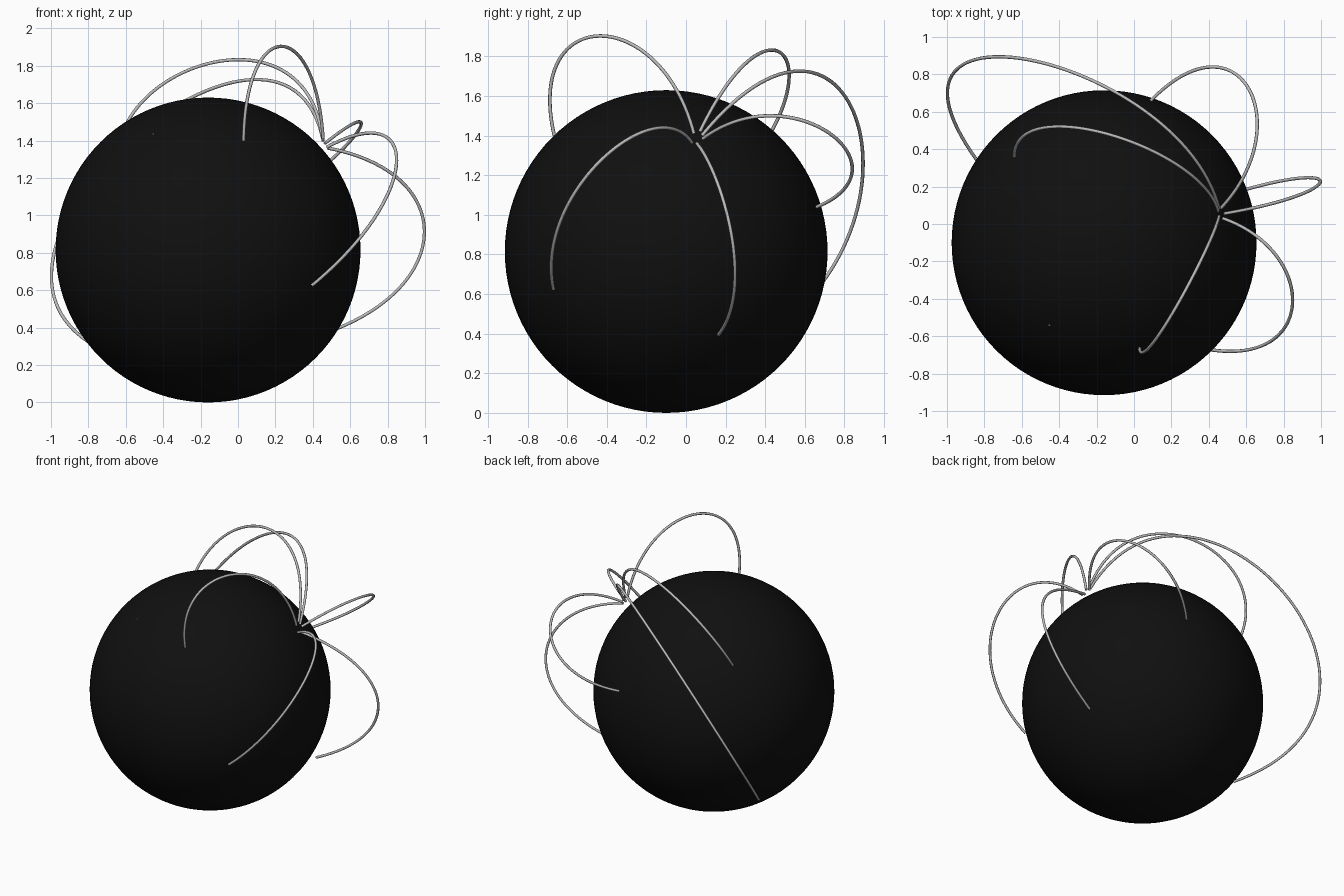
import bpy
from mathutils import Vector

if "Cube" in bpy.data.objects:
    bpy.data.objects.remove(bpy.data.objects["Cube"])


def material(name, v):
    m = bpy.data.materials.new(name)
    m.diffuse_color = (v, v, v, 1)
    m.use_nodes = True
    m.node_tree.nodes["Principled BSDF"].inputs["Base Color"].default_value = m.diffuse_color
    return m


black = material("near_black", 0.005)
silver = material("silver_grey", 0.5)
white = material("white", 0.85)

CENTRE = Vector((-0.16, -0.10, 0.815))
RADIUS = 0.815

# Globe
bpy.ops.mesh.primitive_uv_sphere_add(segments=96, ring_count=48, radius=RADIUS, location=CENTRE)
globe = bpy.context.object
globe.name = "globe"
globe.data.materials.append(black)
bpy.ops.object.shade_smooth()

# Flight arcs: each one a cubic curve (start, two handles, end) from the shared hub
ARCS = {
    "arc_front_high": [(.455, .04, 1.41), (.413, -.13, 2.07), (.04, -.82, 2.07), (.03, -.665, 1.40)],
    "arc_front_low": [(.475, .03, 1.365), (.985, -.15, 1.64), (.985, -.77, 1.11), (.395, -.67, .625)],
    "arc_right": [(.48, .055, 1.36), (1.16, .17, 1.23), (1.16, .357, .65), (.53, .165, .395)],
    "arc_back": [(.465, .085, 1.385), (.88, .53, 1.72), (.57, 1.15, 1.24), (.09, .66, 1.04)],
    "arc_over_top": [(.45, .07, 1.42), (.36, .41, 2.13), (-.64, .72, 1.81), (-.64, .36, 1.31)],
    "arc_long": [(.455, .08, 1.40), (.25, .92, 2.425), (-1.71, 1.34, .751), (-.72, .19, .28)],
}


def add_arc(name, pts, radius=0.009):
    curve = bpy.data.curves.new(name, "CURVE")
    curve.dimensions = "3D"
    curve.resolution_u = 64
    curve.bevel_depth = radius
    curve.bevel_resolution = 2
    curve.use_fill_caps = True
    spline = curve.splines.new("BEZIER")
    spline.bezier_points.add(1)
    a, b = spline.bezier_points
    p = [Vector(q) for q in pts]
    for bp in (a, b):
        bp.handle_left_type = bp.handle_right_type = "FREE"
    a.co, a.handle_right, a.handle_left = p[0], p[1], 2 * p[0] - p[1]
    b.co, b.handle_left, b.handle_right = p[3], p[2], 2 * p[3] - p[2]
    curve.materials.append(silver)
    obj = bpy.data.objects.new(name, curve)
    bpy.context.collection.objects.link(obj)


for name, pts in ARCS.items():
    add_arc(name, pts)

# Tiny marker just breaking the surface
direction = Vector((-0.295, -0.445, 0.625)).normalized()
bpy.ops.mesh.primitive_cone_add(vertices=6, radius1=0.012, depth=0.024,
                                location=CENTRE + direction * (RADIUS - 0.002),
                                rotation=direction.to_track_quat("Z", "Y").to_euler())
marker = bpy.context.object
marker.name = "surface_marker"
marker.data.materials.append(white)
